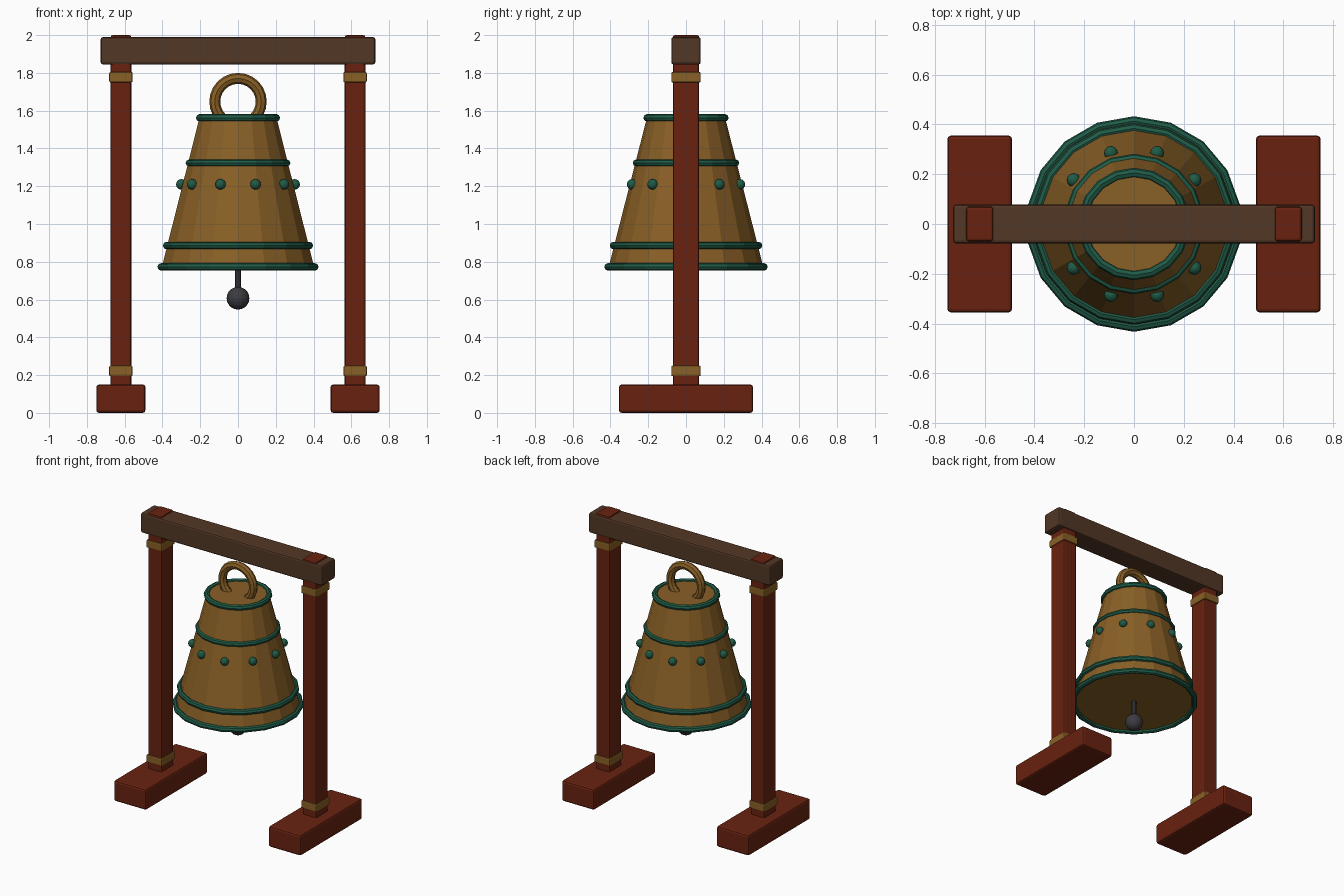
import bpy, bmesh, math
from mathutils import Matrix, Vector

if "Cube" in bpy.data.objects:
    bpy.data.objects.remove(bpy.data.objects["Cube"])


def material(name, rgb):
    m = bpy.data.materials.new(name)
    m.diffuse_color = (*rgb, 1.0)
    m.use_nodes = True
    m.node_tree.nodes["Principled BSDF"].inputs["Base Color"].default_value = m.diffuse_color
    return m


BRONZE = material("bronze", (0.25, 0.115, 0.019))
RED = material("red_wood", (0.14, 0.016, 0.005))
BROWN = material("dark_brown_wood", (0.085, 0.038, 0.018))
GREEN = material("green_patina", (0.014, 0.105, 0.062))
IRON = material("dark_iron", (0.045, 0.045, 0.052))
SIDES = 18


def finish(name, bm, mat):
    bmesh.ops.recalc_face_normals(bm, faces=bm.faces)
    me = bpy.data.meshes.new(name)
    bm.to_mesh(me)
    bm.free()
    me.materials.append(mat)
    ob = bpy.data.objects.new(name, me)
    bpy.context.collection.objects.link(ob)
    return ob


def box(name, centre, size, mat, bevel=0.012):
    bm = bmesh.new()
    bmesh.ops.create_cube(bm, size=1, matrix=Matrix.Translation(centre) @ Matrix.Diagonal((*size, 1)))
    bmesh.ops.bevel(bm, geom=bm.edges[:], offset=bevel, segments=2, profile=0.5, affect='EDGES')
    return finish(name, bm, mat)


def torus(name, centre, major, minor, mat, n=SIDES, m=8, upright=False):
    bm = bmesh.new()
    rings = []
    for i in range(n):
        a = math.pi / 2 + 2 * math.pi * i / n
        ring = []
        for j in range(m):
            b = 2 * math.pi * j / m
            r, h = major + minor * math.cos(b), minor * math.sin(b)
            p = Vector((r * math.cos(a), r * math.sin(a), h))
            if upright:
                p = Vector((p.x, -p.z, p.y))
            ring.append(bm.verts.new(p + Vector(centre)))
        rings.append(ring)
    for i in range(n):
        p, q = rings[i], rings[(i + 1) % n]
        for j in range(m):
            k = (j + 1) % m
            bm.faces.new((p[j], q[j], q[k], p[k]))
    return finish(name, bm, mat)


def cone(name, z0, z1, r0, r1, n, mat):
    bm = bmesh.new()
    bmesh.ops.create_cone(bm, cap_ends=True, segments=n, radius1=r0, radius2=r1, depth=z1 - z0,
                          matrix=Matrix.Translation((0, 0, (z0 + z1) / 2)))
    return finish(name, bm, mat)


def ball(name, centre, r, mat, u=12, v=8):
    bm = bmesh.new()
    bmesh.ops.create_uvsphere(bm, u_segments=u, v_segments=v, radius=r, matrix=Matrix.Translation(centre))
    return finish(name, bm, mat)


# Frame: feet, posts and bronze bands on both sides
for side, s in (("left", -1), ("right", 1)):
    x = 0.62 * s
    box(f"{side}_foot", (x, 0, 0.075), (0.26, 0.71, 0.15), RED, 0.014)
    box(f"{side}_post", (x, 0, 1.05), (0.11, 0.14, 1.9), RED)
    box(f"{side}_lower_band", (x, 0, 0.222), (0.124, 0.156, 0.056), BRONZE, 0.008)
    box(f"{side}_upper_band", (x, 0, 1.777), (0.124, 0.156, 0.056), BRONZE, 0.008)

# Top beam
box("top_beam", (0, 0, 1.917), (1.454, 0.156, 0.145), BROWN)

# Bell body with hanging loop
cone("bell_body", 0.77, 1.57, 0.41, 0.205, SIDES, BRONZE)
torus("hanging_loop", (0, 0, 1.648), 0.123, 0.029, BRONZE, n=24, upright=True)

# Patina rings around the bell
for name, z, r, t in (("lip_ring", 0.773, 0.413, 0.02), ("lower_ring", 0.886, 0.384, 0.02),
                      ("middle_ring", 1.323, 0.264, 0.018), ("crown_ring", 1.562, 0.206, 0.02)):
    torus(name, (0, 0, z), r, t, GREEN)

# Ten round studs
for i in range(10):
    a = 2 * math.pi * i / 10
    ball(f"stud_{i + 1}", (0.3 * math.cos(a), 0.3 * math.sin(a), 1.21), 0.028, GREEN)

# Clapper
cone("clapper_rod", 0.62, 0.85, 0.016, 0.016, 10, IRON)
ball("clapper_ball", (0, 0, 0.607), 0.06, IRON, 16, 10)
